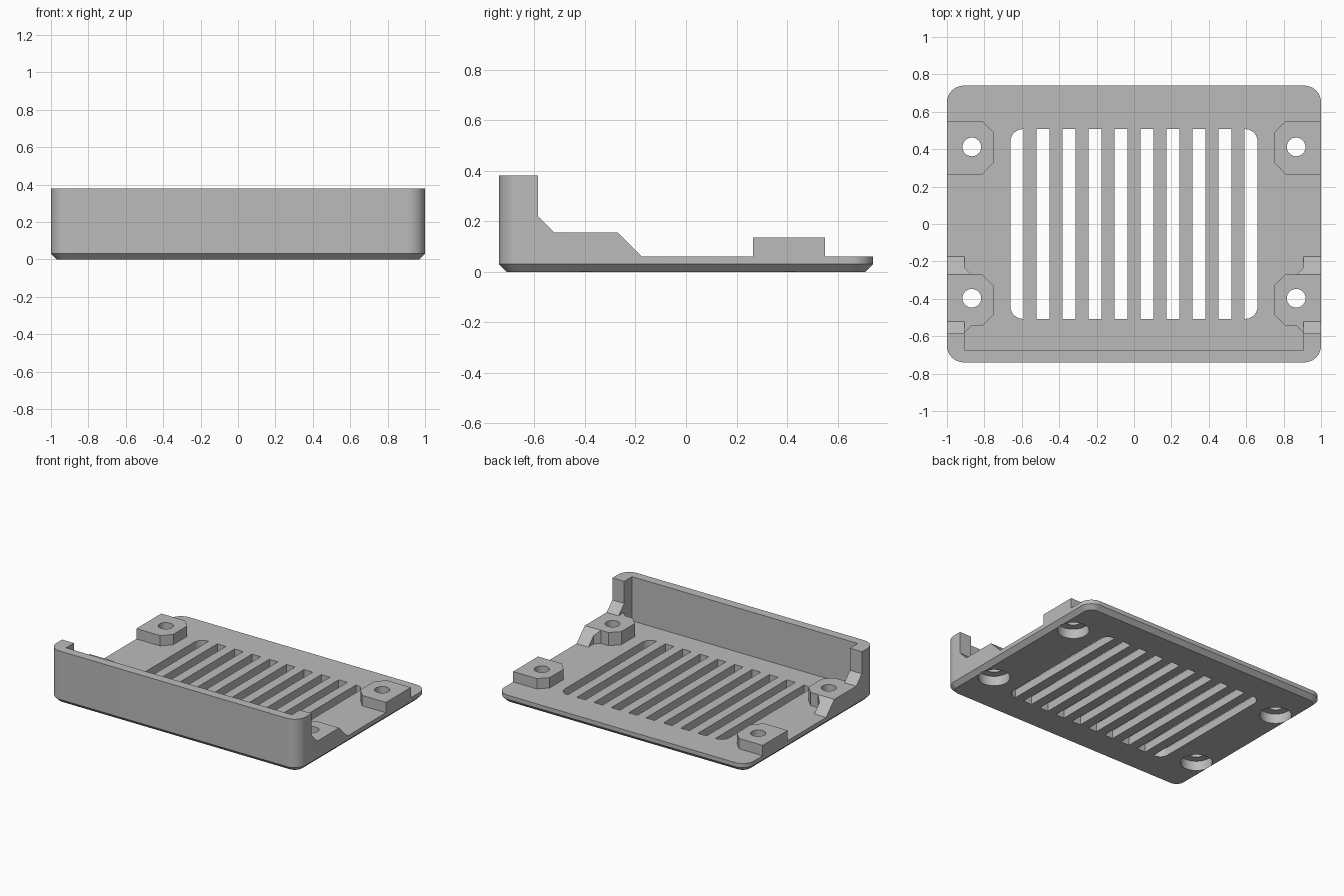
import bpy, bmesh, math
from mathutils import Vector

if "Cube" in bpy.data.objects:
    bpy.data.objects.remove(bpy.data.objects["Cube"])

FLOOR, TOP, INNER = 0.06, 0.38, 0.905

grey = bpy.data.materials.new("plain grey")
grey.use_nodes = True
grey.diffuse_color = (0.5, 0.5, 0.5, 1)
grey.node_tree.nodes["Principled BSDF"].inputs["Base Color"].default_value = (0.5, 0.5, 0.5, 1)


def rounded_rect(hx, hy, r, steps=10):
    """Outline of a rectangle with round corners."""
    pts = []
    for i, (sx, sy) in enumerate([(1, 1), (-1, 1), (-1, -1), (1, -1)]):
        for k in range(steps + 1):
            a = math.pi / 2 * (i + k / steps)
            pts.append((sx * (hx - r) + r * math.cos(a), sy * (hy - r) + r * math.sin(a)))
    return pts


def loft(name, rings):
    """Closed solid through rings that share a point count."""
    bm = bmesh.new()
    loops = [[bm.verts.new(p) for p in ring] for ring in rings]
    bm.faces.new(loops[0])
    bm.faces.new(loops[-1])
    n = len(loops[0])
    for a, b in zip(loops, loops[1:]):
        for i in range(n):
            bm.faces.new((a[i], a[(i + 1) % n], b[(i + 1) % n], b[i]))
    bmesh.ops.recalc_face_normals(bm, faces=bm.faces)
    mesh = bpy.data.meshes.new(name)
    bm.to_mesh(mesh)
    bm.free()
    mesh.materials.append(grey)
    obj = bpy.data.objects.new(name, mesh)
    bpy.context.collection.objects.link(obj)
    return obj


def prism(name, outline, z0, z1):
    return loft(name, [[(x, y, z) for x, y in outline] for z in (z0, z1)])


def cylinder(name, x, y, r, z0, z1, n=32):
    ring = [(x + r * math.cos(math.tau * i / n), y + r * math.sin(math.tau * i / n)) for i in range(n)]
    return prism(name, ring, z0, z1)


def combine(target, tool, operation):
    tool.hide_render = True
    mod = target.modifiers.new(operation, 'BOOLEAN')
    mod.operation, mod.solver, mod.object = operation, 'EXACT', tool
    bpy.context.view_layer.objects.active = target
    bpy.ops.object.modifier_apply(modifier=mod.name)
    bpy.data.objects.remove(tool)


# Rounded block with a chamfered underside
outer, bottom = rounded_rect(1, 0.74, 0.09), rounded_rect(0.97, 0.71, 0.06)
tray = loft("tray_body", [[(x, y, 0) for x, y in bottom],
                          [(x, y, 0.03) for x, y in outer],
                          [(x, y, TOP) for x, y in outer]])

# Stepped side profile
side = [(-0.9, -0.1), (0.9, -0.1), (0.9, FLOOR), (-0.175, FLOOR), (-0.27, 0.155),
        (-0.52, 0.155), (-0.585, 0.22), (-0.585, 0.5), (-0.9, 0.5)]
combine(tray, loft("side_profile", [[(x, y, z) for y, z in side] for x in (-1.2, 1.2)]), 'INTERSECT')

# Hollow behind the front wall, with a small web beside each front pad
half = [(INNER, -0.675), (INNER, -0.35), (0.86, -0.32), (0.86, -0.28), (INNER, -0.235), (INNER, 1)]
cavity = half + [(-x, y) for x, y in reversed(half)]
combine(tray, prism("cavity", cavity, FLOOR, 1), 'DIFFERENCE')

# Screw pads, then their holes and counterbores
for s in (1, -1):
    back = [(1, 0.265), (0.81, 0.265), (0.75, 0.33), (0.75, 0.49), (0.81, 0.55), (1, 0.55)]
    front = [(0.95, -0.27), (0.81, -0.27), (0.75, -0.33), (0.75, -0.485), (0.81, -0.545),
             (0.87, -0.545), (INNER, -0.58), (0.95, -0.58)]
    for outline, height in ((back, 0.135), (front, 0.155)):
        combine(tray, prism("pad", [(s * x, y) for x, y in outline], 0.04, height), 'UNION')
    for y in (0.412, -0.397):
        combine(tray, cylinder("screw_hole", s * 0.867, y, 0.05, -0.1, 0.5), 'DIFFERENCE')
        combine(tray, cylinder("counterbore", s * 0.867, y, 0.105, -0.1, 0.07), 'DIFFERENCE')

# Vent: rounded opening divided by nine bars
vent = prism("vent", rounded_rect(0.66, 0.507, 0.065), -0.1, 0.2)
for i in range(-4, 5):
    x = i * 0.139
    bar = [(x - 0.035, -0.7), (x + 0.035, -0.7), (x + 0.035, 0.7), (x - 0.035, 0.7)]
    combine(vent, prism("bar", bar, -0.2, 0.3), 'DIFFERENCE')
combine(tray, vent, 'DIFFERENCE')

# Smooth the round corners and holes, keep edges sharp
bpy.ops.object.select_all(action='DESELECT')
tray.select_set(True)
bpy.context.view_layer.objects.active = tray
bpy.ops.object.shade_smooth_by_angle(angle=math.radians(30))
